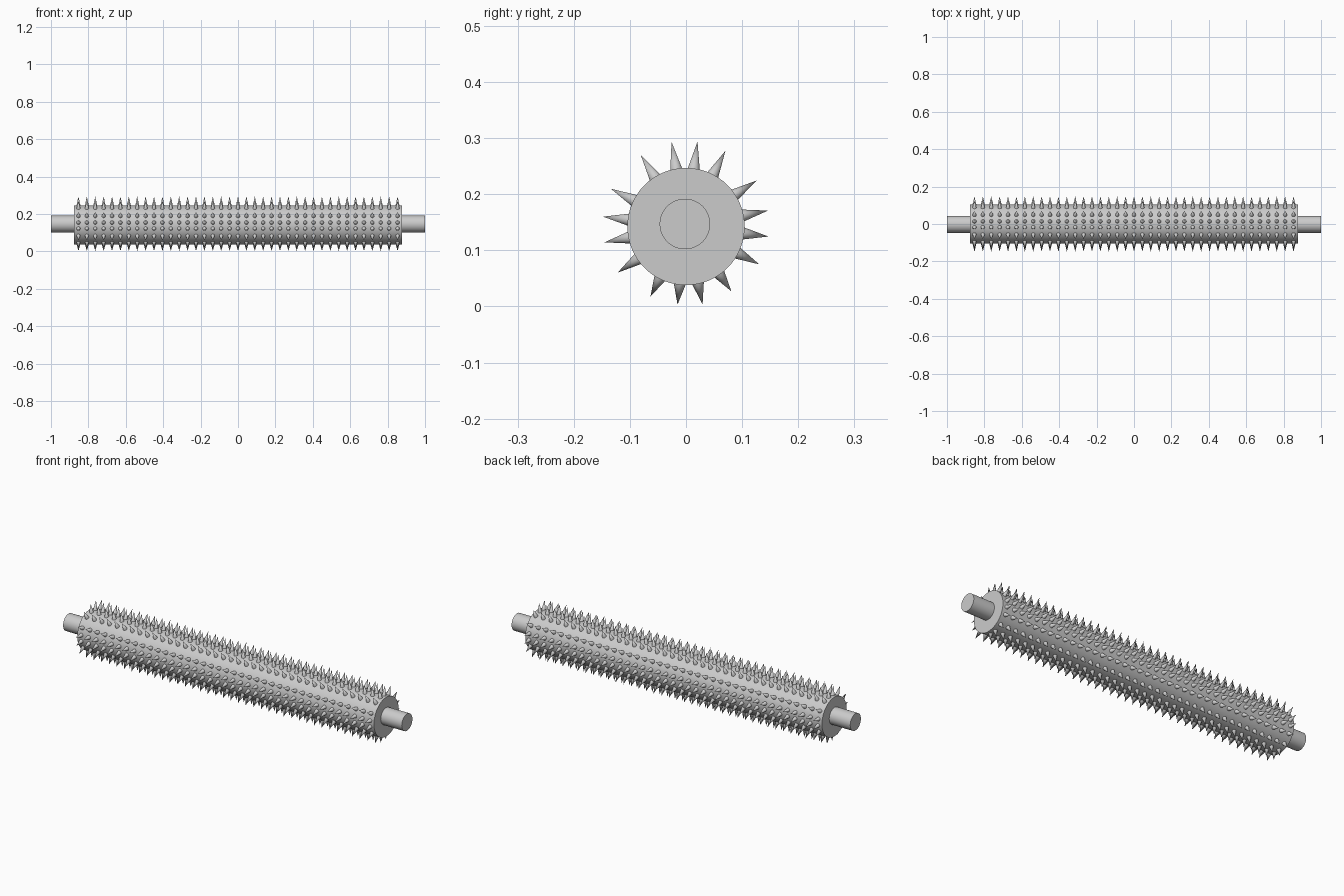
import bpy, bmesh, math
from mathutils import Matrix, Vector

if "Cube" in bpy.data.objects:
    bpy.data.objects.remove(bpy.data.objects["Cube"])

CY, CZ = 0.0, 0.1425      # drum axis


def cylinder(name, radius, length, y, z, sides=64):
    bpy.ops.mesh.primitive_cylinder_add(vertices=sides, radius=radius, depth=length,
                                        location=(0, y, z), rotation=(0, math.pi / 2, 0))
    ob = bpy.context.object
    ob.name = name
    bpy.ops.object.shade_smooth_by_angle(angle=math.radians(35))
    return ob


# Drum and the axle running through it
cylinder("drum", 0.1045, 1.752, CY, CZ)
cylinder("axle", 0.045, 2.0, -0.002, 0.147, 48)

# Spike rows: tip angle (degrees) and tip radius, in four clusters of four
rows = [(99.7, .153), (82.3, .153), (62.5, .152), (33.1, .150),
        (11, .149), (-6.9, .148), (-27.3, .147), (-55, .141),
        (-78, .142), (-96.2, .140), (-116.9, .140), (-146, .147),
        (-169, .148), (173.2, .149), (153.3, .150), (122.3, .151)]
COUNT, X_END, BASE_R, SINK = 39, 0.853, 0.0115, 0.100

bm = bmesh.new()
for angle, tip in rows:
    a = math.radians(angle)
    out = Vector((0, math.cos(a), math.sin(a)))
    turn = out.to_track_quat('Z', 'Y').to_matrix().to_4x4()
    for i in range(COUNT):
        x = -X_END + 2 * X_END * i / (COUNT - 1)
        mid = Vector((x, CY, CZ)) + out * (SINK + tip) / 2
        bmesh.ops.create_cone(bm, cap_ends=True, segments=12, radius1=BASE_R, radius2=0,
                              depth=tip - SINK, matrix=Matrix.Translation(mid) @ turn)
mesh = bpy.data.meshes.new("spikes")
bm.to_mesh(mesh)
bm.free()
spikes = bpy.data.objects.new("spikes", mesh)
bpy.context.collection.objects.link(spikes)
bpy.ops.object.select_all(action='DESELECT')
spikes.select_set(True)
bpy.context.view_layer.objects.active = spikes
bpy.ops.object.shade_smooth_by_angle(angle=math.radians(40))
